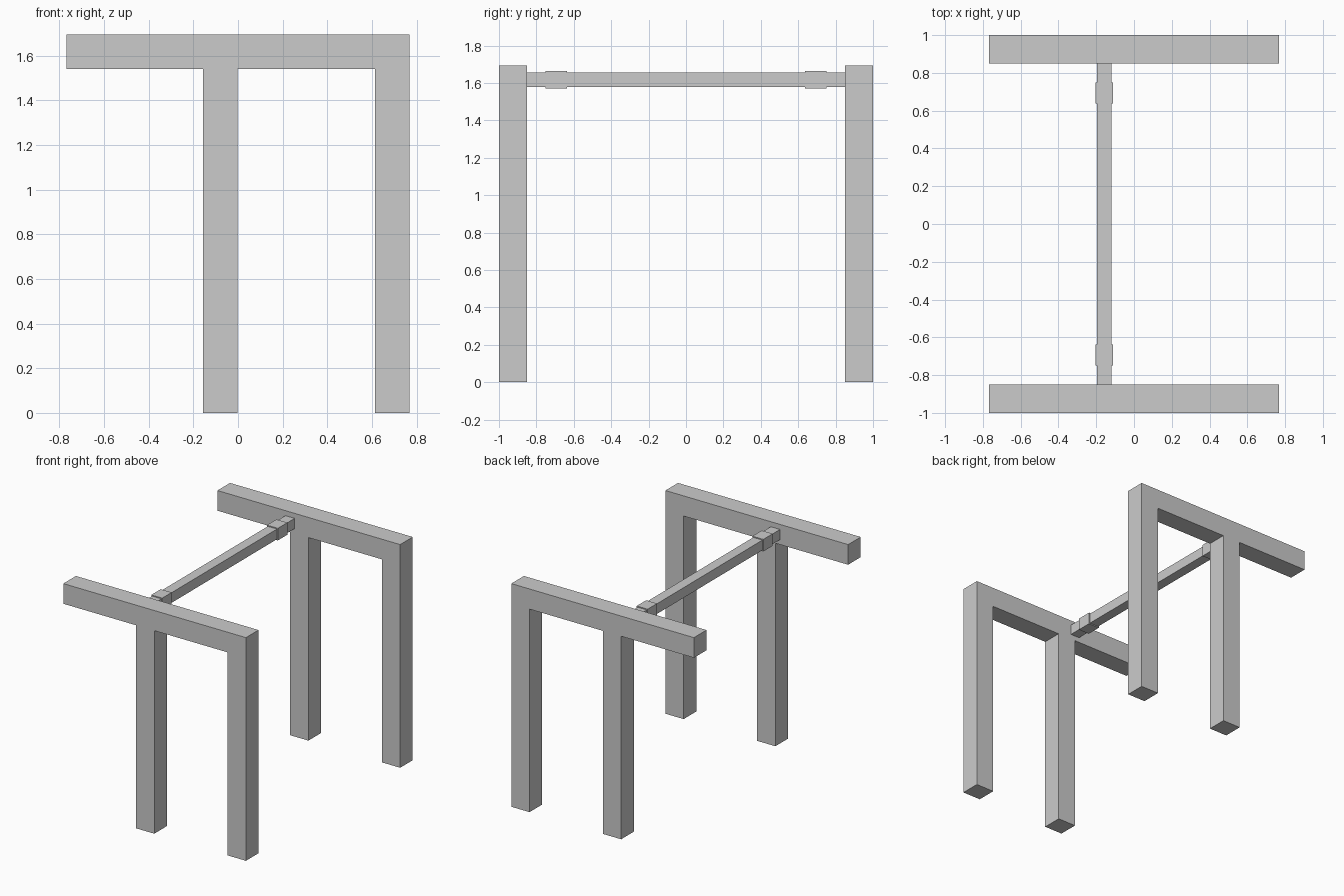
import bpy, bmesh

if "Cube" in bpy.data.objects:
    bpy.data.objects.remove(bpy.data.objects["Cube"])

W = 0.153            # thickness of the frame members
HALF, TOP = 0.767, 1.694
BAR_X, BAR_Z = -0.157, TOP - W / 2


def make_object(name, bm):
    bmesh.ops.recalc_face_normals(bm, faces=bm.faces[:])
    mesh = bpy.data.meshes.new(name)
    bm.to_mesh(mesh)
    bm.free()
    obj = bpy.data.objects.new(name, mesh)
    bpy.context.collection.objects.link(obj)
    return obj


def extrude_profile(name, points, y0, y1):
    """Extrude an x-z outline along y."""
    bm = bmesh.new()
    face = bm.faces.new([bm.verts.new((x, y0, z)) for x, z in points])
    result = bmesh.ops.extrude_face_region(bm, geom=[face])
    verts = [v for v in result["geom"] if isinstance(v, bmesh.types.BMVert)]
    bmesh.ops.translate(bm, verts=verts, vec=(0, y1 - y0, 0))
    return make_object(name, bm)


def square(size):
    h = size / 2
    return [(BAR_X - h, BAR_Z - h), (BAR_X + h, BAR_Z - h),
            (BAR_X + h, BAR_Z + h), (BAR_X - h, BAR_Z + h)]


# Side frames: overhanging top beam with two legs in one outline
low = TOP - W
frame = [(-HALF, TOP), (-HALF, low), (-0.156, low), (-0.156, 0),
         (-0.003, 0), (-0.003, low), (HALF - W, low), (HALF - W, 0),
         (HALF, 0), (HALF, TOP)]
extrude_profile("front_frame", frame, -1.0, -0.849)
extrude_profile("back_frame", frame, 0.849, 1.0)

# Square crossbar between the beams
extrude_profile("crossbar", square(0.077), -0.849, 0.849)

# Collars near each end of the crossbar
extrude_profile("front_collar", square(0.092), -0.75, -0.637)
extrude_profile("back_collar", square(0.092), 0.637, 0.75)
